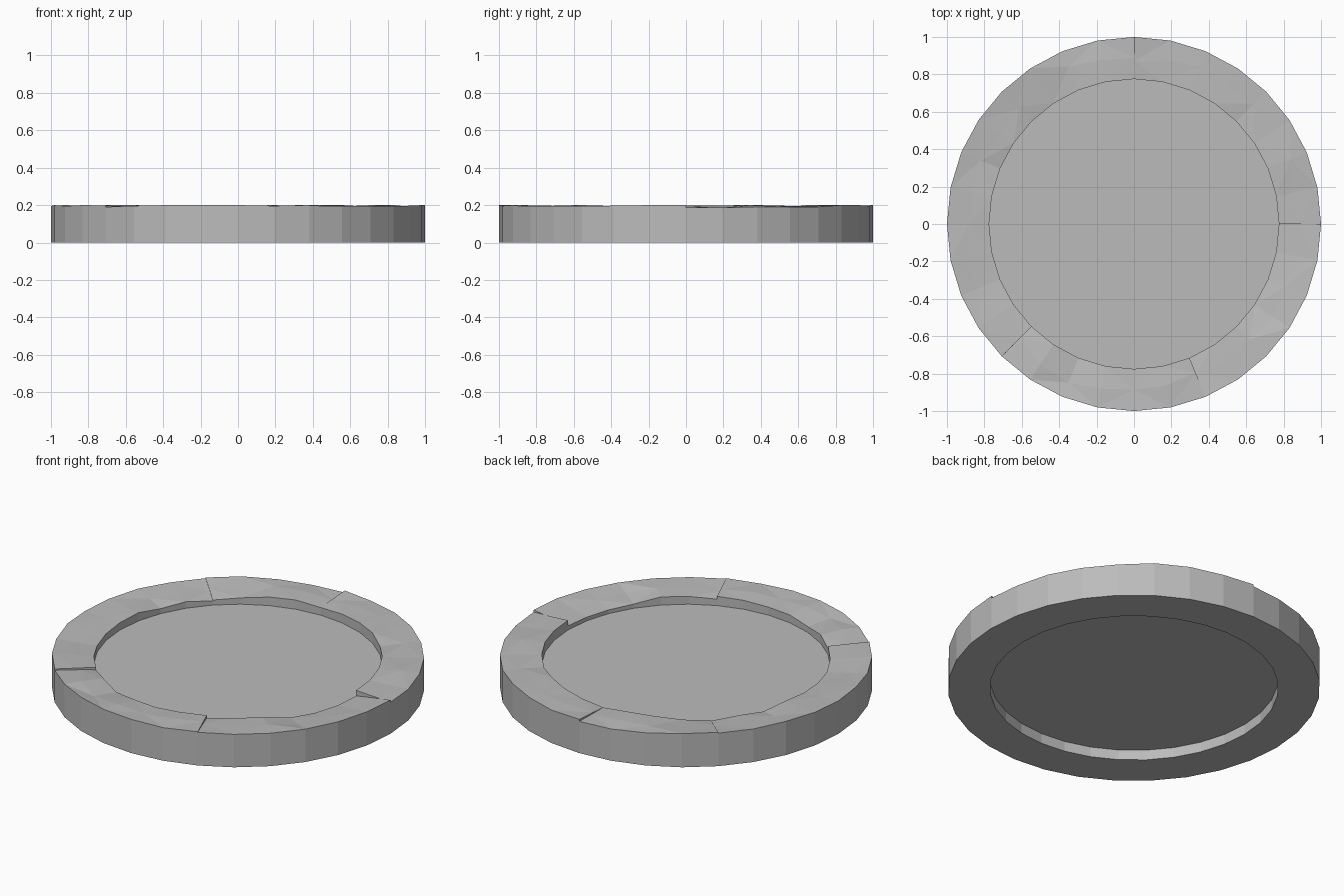
import bpy, bmesh, math, random

if "Cube" in bpy.data.objects:
    bpy.data.objects.remove(bpy.data.objects["Cube"])

random.seed(4)
SIDES = 32
R_OUT, R_IN = 1.0, 0.775
TOP = 0.2

stone = bpy.data.materials.new("stone grey")
stone.diffuse_color = (0.5, 0.5, 0.5, 1)
stone.use_nodes = True
stone.node_tree.nodes["Principled BSDF"].inputs["Base Color"].default_value = stone.diffuse_color


def point(radius, i, z):
    a = math.tau * i / SIDES
    return (radius * math.cos(a), radius * math.sin(a), z)


def finish(bm, name):
    bmesh.ops.recalc_face_normals(bm, faces=bm.faces)
    mesh = bpy.data.meshes.new(name)
    bm.to_mesh(mesh)
    bm.free()
    mesh.materials.append(stone)
    obj = bpy.data.objects.new(name, mesh)
    bpy.context.collection.objects.link(obj)
    return obj


# Chipped rim: each block is (first side, last side, outer heights, inner heights)
blocks = [
    (0, 8, (0.187, 0.2), (0.198, 0.185)),
    (8, 12, (0.188, 0.2), (0.185, 0.17)),
    (12, 20, (0.196, 0.198), (0.165, 0.19)),
    (20, 26, (0.19, 0.2), (0.175, 0.195)),
    (26, 32, (0.197, 0.2), (0.178, 0.165)),
]

bm = bmesh.new()
bottom_out = [bm.verts.new(point(R_OUT, i, 0)) for i in range(SIDES)]
bottom_in = [bm.verts.new(point(R_IN, i, 0)) for i in range(SIDES)]
ends = []
for first, last, outer, inner in blocks:
    tops = []
    for i in range(first, last + 1):
        t = (i - first) / (last - first)
        inside = first < i < last
        zo = outer[0] + (outer[1] - outer[0]) * t
        zi = inner[0] + (inner[1] - inner[0]) * t
        if inside:
            zo = min(TOP, zo + random.uniform(-0.004, 0.008))
            zi = min(TOP, zi + random.uniform(-0.008, 0.015))
        mid = (zo + zi) / 2 + (random.uniform(-0.003, 0.006) if inside else 0)
        mid_radius = random.uniform(0.86, 0.92)
        tops.append((bm.verts.new(point(R_OUT, i, zo)),
                     bm.verts.new(point(mid_radius, i, min(mid, TOP))),
                     bm.verts.new(point(R_IN, i, zi))))
    ends.append((tops[0], tops[-1]))
    for k in range(last - first):
        i, j = first + k, (first + k + 1) % SIDES
        a, b = tops[k], tops[k + 1]
        bm.faces.new((bottom_out[i], bottom_out[j], b[0], a[0]))
        bm.faces.new((bottom_in[j], bottom_in[i], a[2], b[2]))
        bm.faces.new((bottom_in[i], bottom_in[j], bottom_out[j], bottom_out[i]))
        # Faceted top
        for n in range(2):
            if (i + n) % 2:
                bm.faces.new((a[n], b[n], b[n + 1]))
                bm.faces.new((a[n], b[n + 1], a[n + 1]))
            else:
                bm.faces.new((a[n], b[n], a[n + 1]))
                bm.faces.new((b[n], b[n + 1], a[n + 1]))
# Small steps where neighbouring blocks meet
for k in range(len(ends)):
    a, b = ends[k][1], ends[(k + 1) % len(ends)][0]
    for n in range(2):
        bm.faces.new((a[n], a[n + 1], b[n + 1], b[n]))
finish(bm, "chipped_rim")

# Flat recessed slab inside the rim
bm = bmesh.new()
low = [bm.verts.new(point(R_IN, i, 0.06)) for i in range(SIDES)]
high = [bm.verts.new(point(R_IN, i, 0.14)) for i in range(SIDES)]
bm.faces.new(high)
bm.faces.new(low[::-1])
for i in range(SIDES):
    j = (i + 1) % SIDES
    bm.faces.new((low[i], low[j], high[j], high[i]))
finish(bm, "centre_slab")
